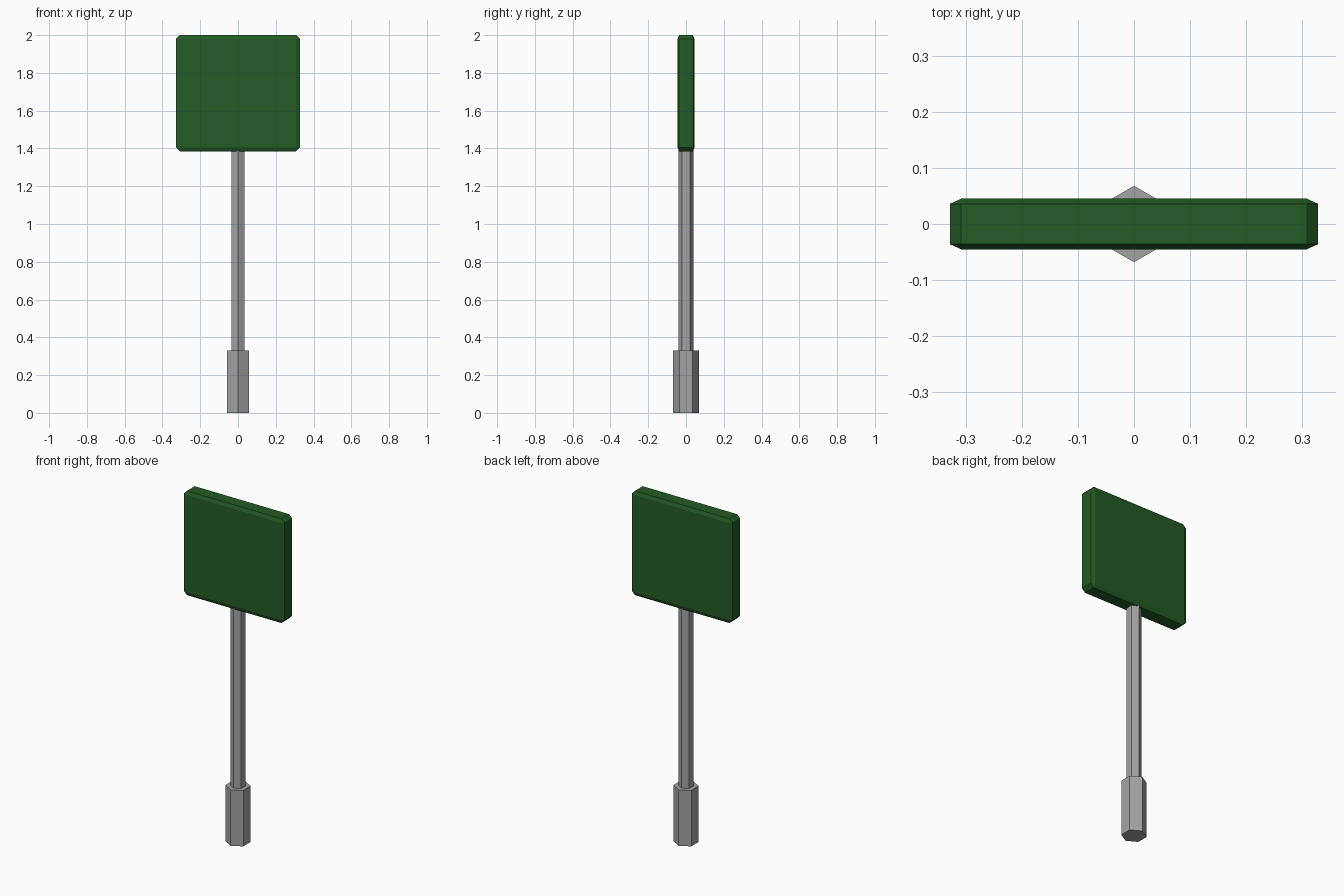
import bpy
import bmesh
from mathutils import Matrix

default = bpy.data.objects.get("Cube")
if default:
    bpy.data.objects.remove(default, do_unlink=True)


def make_material(name, rgb):
    mat = bpy.data.materials.new(name)
    mat.use_nodes = True
    color = (*rgb, 1.0)
    mat.diffuse_color = color
    mat.node_tree.nodes["Principled BSDF"].inputs["Base Color"].default_value = color
    return mat


def add_object(name, bm, mat):
    mesh = bpy.data.meshes.new(name)
    bm.to_mesh(mesh)
    bm.free()
    mesh.materials.append(mat)
    obj = bpy.data.objects.new(name, mesh)
    bpy.context.collection.objects.link(obj)
    return obj


def hex_prism(name, radius, bottom, top, mat):
    # Six-sided post with corners facing front and back
    bm = bmesh.new()
    bmesh.ops.create_cone(bm, cap_ends=True, segments=6, radius1=radius,
                          radius2=radius, depth=top - bottom,
                          matrix=Matrix.Translation((0, 0, (top + bottom) / 2)))
    return add_object(name, bm, mat)


def chamfered_board(name, size, bottom, chamfer, flatten, mat):
    # Chamfer a thicker box, then flatten it so the chamfers become shallow in depth
    bm = bmesh.new()
    bmesh.ops.create_cube(bm, size=1)
    bmesh.ops.scale(bm, vec=(size[0], size[1] / flatten, size[2]), verts=bm.verts)
    bmesh.ops.bevel(bm, geom=bm.edges[:], offset=chamfer, segments=1,
                    affect='EDGES', profile=0.5)
    bmesh.ops.scale(bm, vec=(1, flatten, 1), verts=bm.verts)
    bmesh.ops.translate(bm, vec=(0, 0, bottom + size[2] / 2), verts=bm.verts)
    return add_object(name, bm, mat)


metal = make_material("grey metal", (0.37, 0.37, 0.37))
green = make_material("dark green", (0.017, 0.105, 0.018))

# Post: wide foot and slim pole
hex_prism("post_base", 0.068, 0, 0.33, metal)
hex_prism("pole", 0.04, 0.33, 1.42, metal)

# Sign board
chamfered_board("sign_board", (0.656, 0.09, 0.615), 1.385, 0.02, 0.45, green)
